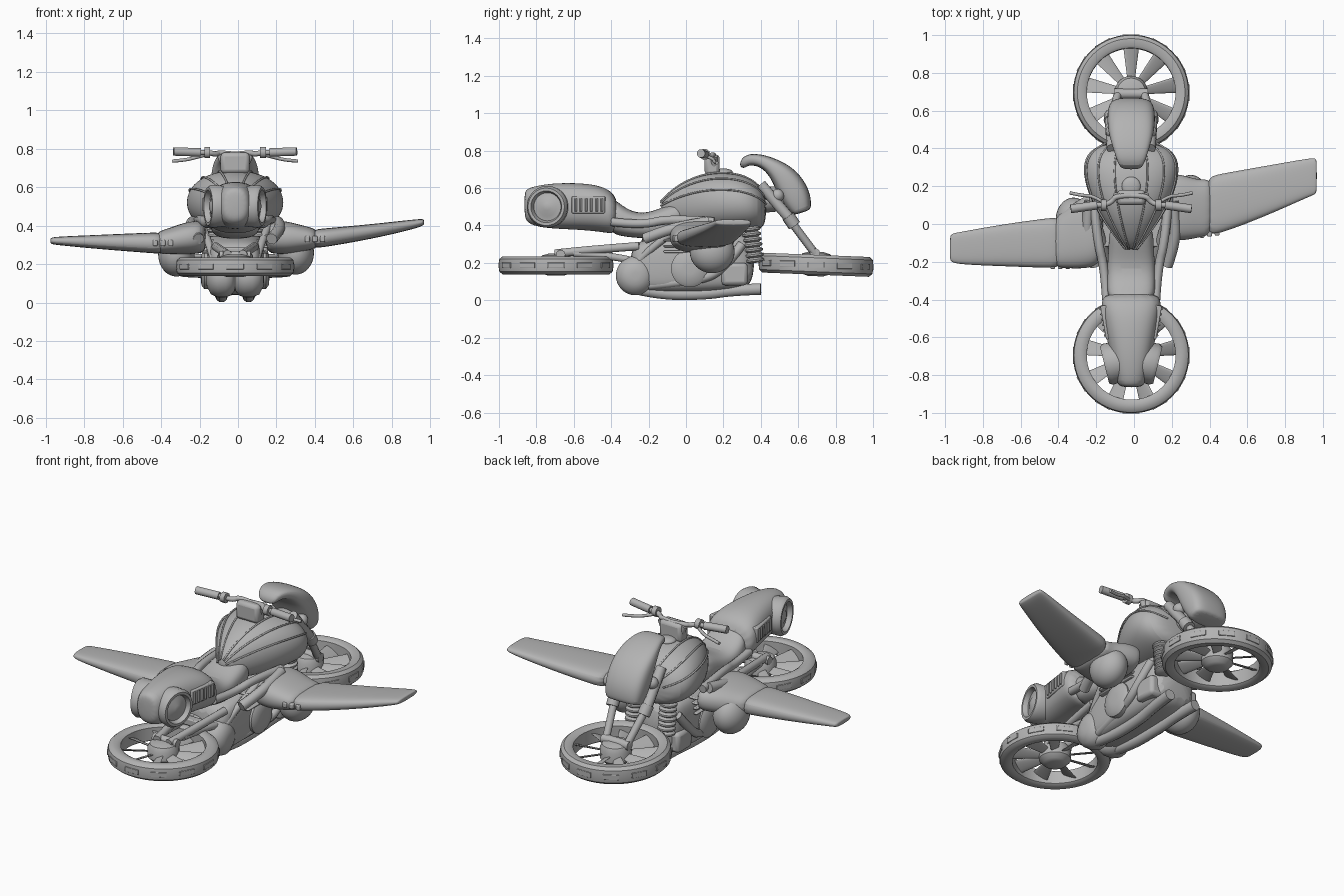
import bpy, bmesh
from math import sin, cos, pi, copysign
from mathutils import Vector, Matrix

default = bpy.data.objects.get("Cube")
if default:
    bpy.data.objects.remove(default)
CX = -.015          # centre line of the bike
SIDES = (-1, 1)
GREY = (.45, .45, .45, 1)
metal = bpy.data.materials.new("plain_grey")
metal.use_nodes = True
metal.diffuse_color = GREY
metal.node_tree.nodes["Principled BSDF"].inputs["Base Color"].default_value = GREY

def add_object(name, data):
    obj = bpy.data.objects.new(name, data)
    bpy.context.collection.objects.link(obj)
    data.materials.append(metal)
    return obj

def finish(name, bm):
    bmesh.ops.recalc_face_normals(bm, faces=bm.faces)
    mesh = bpy.data.meshes.new(name)
    bm.to_mesh(mesh)
    bm.free()
    return add_object(name, mesh)

def skin(name, rows, closed=False):
    """Join rows of points into one surface, capped unless it closes on itself."""
    bm = bmesh.new()
    loops = [[bm.verts.new(p) for p in row] for row in rows]
    for p, q in zip(loops, loops[1:] + loops[:1] if closed else loops[1:]):
        for i in range(len(p)):
            bm.faces.new((p[i - 1], p[i], q[i], q[i - 1]))
    if not closed:
        bm.faces.new(loops[0])
        bm.faces.new(loops[-1])
    return finish(name, bm)

def ring_point(ring, angle, power):
    centre, u, v = ring
    a, b = cos(angle), sin(angle)
    return centre + u * copysign(abs(a) ** (2 / power), a) + v * copysign(abs(b) ** (2 / power), b)

def loft(name, rings, power=2.0, subdivide=2):
    """Skin a row of superellipse rings, each given as centre, u and v."""
    obj = skin(name, [[ring_point(r, pi * i / 8, power) for i in range(16)] for r in rings])
    if subdivide:
        mod = obj.modifiers.new("smooth", 'SUBSURF')
        mod.levels = mod.render_levels = subdivide

def body_rings(stations):
    """Rings from (lower y, lower z, upper y, upper z, half width)."""
    ends = [(Vector((CX, ya, za)), Vector((CX, yb, zb)), w) for ya, za, yb, zb, w in stations]
    return [((low + high) / 2, Vector((w, 0, 0)), (high - low) / 2) for low, high, w in ends]

def upright(stations):
    return body_rings([(y, low, y, high, w) for y, low, high, w in stations])

def wing(name, power, stations):
    """Loft along x from (x, front, back, bottom, top)."""
    loft(name, [(Vector((x, (a + b) / 2, (c + d) / 2)), Vector((0, (b - a) / 2, 0)), Vector((0, 0, (d - c) / 2)))
                for x, a, b, c, d in stations], power)

def tube(name, points, radius, order=3):
    curve = bpy.data.curves.new(name, 'CURVE')
    curve.dimensions = '3D'
    curve.bevel_depth, curve.bevel_resolution, curve.use_fill_caps = radius, 3, True
    spline = curve.splines.new('NURBS')
    spline.points.add(len(points) - 1)
    for p, co in zip(spline.points, points):
        p.co = (*co, 1)
    spline.use_endpoint_u = True
    spline.order_u = min(order, len(points))
    add_object(name, curve)

def mirrored_tube(name, points, radius):
    for s in SIDES:
        tube(name, [(CX + s * x, y, z) for x, y, z in points], radius)

def ball(name, centre, size):
    bm = bmesh.new()
    place = Matrix.Translation(centre) @ Matrix.Diagonal((*size, 1))
    bmesh.ops.create_uvsphere(bm, u_segments=32, v_segments=16, radius=1, matrix=place)
    finish(name, bm)

def block(name, centre, size, turn=0.0, bevel=.006):
    bm = bmesh.new()
    place = Matrix.Translation(centre) @ Matrix.Rotation(turn, 4, 'Z') @ Matrix.Diagonal((*size, 1))
    bmesh.ops.create_cube(bm, size=1, matrix=place)
    mod = finish(name, bm).modifiers.new("bevel", 'BEVEL')
    mod.width, mod.segments = bevel, 2

def lathe(name, profile, matrix, closed=False, steps=32):
    """Spin (radius, height) points round the local z axis."""
    turns = [2 * pi * i / steps for i in range(steps)]
    skin(name, [[matrix @ Vector((r * cos(t), r * sin(t), z)) for t in turns] for r, z in profile], closed)

def fan(label, y, z, half, tilt):
    """Lift fan lying flat like a wheel."""
    place = Matrix.Translation((CX, y, z)) @ Matrix.Rotation(tilt, 4, 'X')
    rim = [(.235, -.8), (.25, -1), (.285, -1), (.303, -.7), (.308, 0), (.303, .7), (.285, 1), (.25, 1), (.235, .8)]
    lathe(label + "_fan_rim", [(r, h * half) for r, h in rim], place, closed=True, steps=56)
    hub = [(.04, -1.15), (.065, -1), (.088, -.5), (.088, .6), (.075, 1.1), (.04, 1.3)]
    lathe(label + "_fan_hub", [(r, h * half) for r, h in hub], place)
    for i in range(9):
        spin = place @ Matrix.Rotation(2 * pi * (i + .25) / 9, 4, 'Z')
        turn = spin.to_3x3()
        loft(label + "_fan_blade", [(spin @ Vector((r, 0, 0)), turn @ Vector((0, w, w * .5)), turn @ Vector((0, -.002, .005)))
                                    for r, w in ((.07, .02), (.15, .03), (.245, .042))], subdivide=0)
    for i in range(12):
        a = 2 * pi * i / 12
        block(label + "_rim_plate", place @ Vector((.304 * cos(a), .304 * sin(a), 0)), (.009, .09, half * .6), a, .002)

fan("front", -.695, .187, .048, 0)
fan("rear", .695, .19, .053, -.04)
# Fuel tank with raised seams
tank = upright([(-.135, .45, .53, .03), (-.08, .4, .595, .08), (.03, .37, .665, .165), (.16, .36, .695, .235),
                (.3, .36, .685, .268), (.39, .37, .63, .23), (.43, .41, .56, .14)])
loft("fuel_tank", tank, 2.2)
for a in (.12, .27, .4, .6, .73, .88):
    tube("tank_seam", [ring_point(r, a * pi, 2.2) for r in tank], .005, 4)
ball("filler_cap", (CX, .2, .685), (.05, .05, .02))
# Jet housing and saddle
loft("jet_housing", upright([(-.865, .45, .58, .05), (-.845, .4, .605, .08), (-.72, .38, .63, .11),
                             (-.55, .375, .63, .14), (-.43, .36, .61, .165), (-.36, .35, .55, .15)]), 2.5)
loft("saddle", upright([(-.42, .36, .58, .12), (-.34, .34, .5, .13), (-.24, .33, .455, .13),
                        (-.12, .33, .5, .12), (.02, .34, .55, .12)]), 2.8)
for s in SIDES:
    # side intakes face outward and a little forward
    facing = Vector((s, -.25, 0)).to_track_quat('Z', 'Y').to_matrix().to_4x4()
    place = Matrix.Translation((CX + s * .112, -.74, .5)) @ facing
    lathe("intake_ring", [(.075, -.06), (.105, -.06), (.112, .01), (.1, .03), (.085, .03), (.075, .005)], place, True, 40)
    lathe("intake_core", [(.08, -.05), (.078, .002), (.05, .006), (.02, .02)], place)
    block("vent_frame", (CX + s * .128, -.52, .51), (.04, .18, .09), -s * .17)
    for i in range(6):
        y = -.59 + i * .028
        block("vent_slat", (CX + s * (.15 + .17 * (y + .52)), y, .51), (.012, .012, .07), s * .5, .003)
# Tail cowl, hooked over the rear fork
loft("tail_cowl", body_rings([(.315, .705, .282, .71, .05), (.335, .725, .3, .78, .07),
                              (.4, .715, .39, .788, .095), (.45, .66, .5, .752, .12), (.48, .59, .595, .695, .128),
                              (.51, .52, .665, .59, .128), (.56, .46, .672, .5, .115), (.575, .455, .66, .48, .1)]), 3)
loft("tail_core", upright([(.36, .46, .58, .06), (.45, .47, .62, .08), (.58, .48, .6, .09)]))
for s in SIDES:
    ball("cowl_pivot", (CX + s * .1, .49, .56), (.035, .035, .035))
# Rear fork, stanchions and bellows springs
mirrored_tube("fork_upper", [(.1, .4, .62), (.11, .56, .43)], .03)
mirrored_tube("fork_lower", [(.11, .54, .45), (.07, .69, .25)], .022)
mirrored_tube("fork_collar", [(.11, .545, .45), (.105, .58, .4)], .036)
tube("rear_axle", [(CX - .09, .69, .25), (CX + .09, .69, .25)], .028)
for s in SIDES:
    coils = [(r, i * .028 + h) for i in range(9) for r, h in ((.034, 0), (.05, .009), (.05, .018))]
    lathe("bellows", coils, Matrix.Translation((CX + s * .11, .37, .2)) @ Matrix.Rotation(.12, 4, 'X'))
# Front swing arm carrying the front fan
mirrored_tube("swing_arm", [(.04, -.7, .25), (.07, -.52, .27), (.1, -.25, .29)], .023)
mirrored_tube("swing_strut", [(.06, -.6, .25), (.08, -.36, .24), (.08, -.25, .2)], .02)
tube("front_axle", [(CX - .08, -.67, .245), (CX + .08, -.67, .245)], .025)
block("arm_bridge", (CX, -.42, .265), (.16, .05, .04))
# Engine and its lower pipes
loft("crankcase", upright([(-.3, .07, .28, .11), (-.24, .04, .33, .14), (0, .035, .36, .155),
                           (.26, .045, .38, .155), (.37, .08, .34, .13)]), 4)
for s in SIDES:
    outward = Matrix.Rotation(s * pi / 2, 4, 'Y')
    lathe("cylinder_end", [(.07, .002), (.095, .02), (.105, .05), (.105, .09), (.09, .125), (.05, .147), (.02, .15)],
          Matrix.Translation((CX, -.27, .132)) @ outward)
    lathe("engine_cover", [(.1, -.02), (.1, .02), (.08, .035), (.03, .04)], Matrix.Translation((CX + s * .14, .02, .17)) @ outward)
    for i in range(4):
        block("cooling_fin", (CX + s * .09, .02, .26 + i * .03), (.16, .28, .013))
    block("engine_block", (CX + s * .1, .26, .14), (.13, .14, .12), bevel=.02)
mirrored_tube("exhaust", [(.07, -.3, .07), (.07, -.15, .032), (.07, .1, .032), (.08, .25, .055), (.09, .4, .06)], .032)
mirrored_tube("down_pipe", [(.14, .3, .3), (.17, .2, .16), (.13, .05, .1), (.1, -.2, .08)], .025)
# Frame rails beside the saddle and tank
mirrored_tube("saddle_rail", [(.2, .15, .42), (.18, -.08, .44), (.14, -.24, .4), (.13, -.4, .42)], .024)
mirrored_tube("side_rail", [(.22, .12, .42), (.235, 0, .4), (.225, -.12, .37), (.19, -.22, .33)], .03)
mirrored_tube("frame_strut", [(.18, .02, .42), (.13, -.18, .3), (.1, -.28, .18)], .02)
# Handlebar
block("bar_mount", (CX, .14, .725), (.15, .08, .11), bevel=.02)
mirrored_tube("bar", [(0, .15, .77), (.08, .15, .78), (.1, .12, .77), (.14, .1, .78), (.2, .1, .78)], .014)
mirrored_tube("bar_riser", [(.04, .15, .68), (.08, .15, .77)], .018)
mirrored_tube("grip", [(.18, .1, .78), (.32, .08, .785)], .023)
mirrored_tube("grip_collar", [(.13, .1, .78), (.16, .1, .78)], .03)
mirrored_tube("lever", [(.14, .11, .77), (.2, .15, .755), (.26, .15, .74), (.325, .165, .735)], .009)
# Wings, swung round so that the left is further back and higher
wing("left_wing", 3, [(.38, -.06, .25, .28, .38), (.44, -.06, .265, .285, .385), (.7, .04, .31, .33, .408),
                      (.93, .145, .35, .385, .434), (.96, .155, .35, .4, .434), (.968, .17, .34, .405, .43)])
wing("right_wing", 3, [(-.38, -.235, .04, .25, .365), (-.44, -.235, .035, .255, .365), (-.7, -.225, 0, .275, .353),
                       (-.94, -.215, -.045, .298, .343), (-.967, -.2, -.05, .303, .338), (-.975, -.19, -.07, .307, .333)])
wing("left_wing_root", 2.6, [(.14, -.08, .26, .26, .42), (.2, -.09, .27, .25, .43), (.27, -.09, .26, .25, .42),
                             (.36, -.07, .23, .27, .395), (.42, -.06, .25, .28, .38)])
wing("right_wing_root", 2.6, [(-.16, -.2, .17, .26, .42), (-.22, -.235, .17, .25, .43), (-.3, -.24, .13, .25, .41),
                              (-.38, -.235, .06, .25, .38), (-.43, -.23, .03, .255, .365)])
for i in range(3):
    block("left_wing_vent", (.36 + i * .04, -.058 + i * .006, .33), (.026, .03, .032))
    block("right_wing_vent", (-.35 - i * .04, -.223, .31), (.026, .03, .032))
ball("left_pod", (.3, .14, .26), (.095, .12, .115))
ball("right_pod", (-.32, .02, .25), (.095, .12, .115))
# Smooth shading with sharp edges kept
for obj in bpy.context.scene.objects:
    obj.select_set(obj.type == 'MESH')
bpy.context.view_layer.objects.active = bpy.data.objects["fuel_tank"]
bpy.ops.object.shade_smooth_by_angle(angle=.7)
